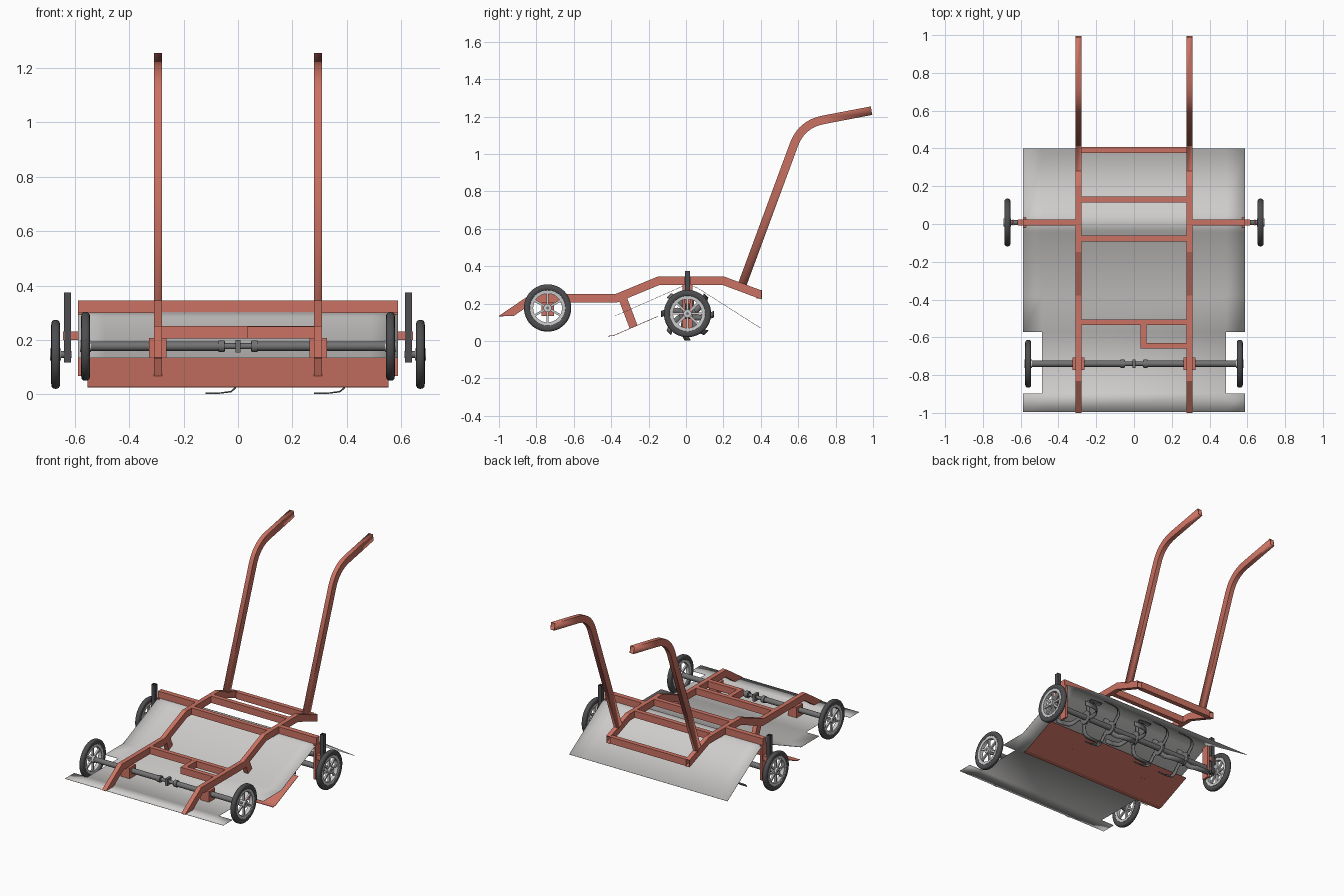
import bpy, math
from mathutils import Vector

if "Cube" in bpy.data.objects:
    bpy.data.objects.remove(bpy.data.objects["Cube"])

def material(name, col):
    m = bpy.data.materials.new(name)
    m.diffuse_color = (*col, 1)
    m.use_nodes = True
    m.node_tree.nodes["Principled BSDF"].inputs["Base Color"].default_value = m.diffuse_color
    return m

RED = material("red_paint", (0.60, 0.17, 0.125))
SHEET = material("sheet_grey", (0.62, 0.61, 0.60))
STEEL = material("steel_grey", (0.17, 0.17, 0.175))
RUBBER = material("dark_rubber", (0.075, 0.075, 0.08))
RIM = material("rim_silver", (0.60, 0.60, 0.61))

def make(name, verts, faces, mat, smooth=False, thick=0):
    me = bpy.data.meshes.new(name)
    me.from_pydata([tuple(v) for v in verts], [], faces)
    me.materials.append(mat)
    ob = bpy.data.objects.new(name, me)
    bpy.context.collection.objects.link(ob)
    bpy.context.view_layer.objects.active = ob
    ob.select_set(True)
    bpy.ops.object.mode_set(mode='EDIT')
    bpy.ops.mesh.select_all(action='SELECT')
    bpy.ops.mesh.normals_make_consistent(inside=False)
    bpy.ops.object.mode_set(mode='OBJECT')
    if smooth:
        bpy.ops.object.shade_smooth_by_angle(angle=math.radians(35))
    ob.select_set(False)
    if thick:
        mod = ob.modifiers.new("thickness", 'SOLIDIFY')
        mod.thickness, mod.offset = thick, -1
    return ob

BOX_FACES = [(0, 1, 3, 2), (4, 6, 7, 5), (0, 4, 5, 1), (2, 3, 7, 6), (0, 2, 6, 4), (1, 5, 7, 3)]

def box(name, x, y, z, mat):
    return make(name, [(a, b, c) for a in x for b in y for c in z], BOX_FACES, mat)

def band(name, path, t, x, w, mat, start=None, end=None, hollow=True, smooth=False):
    """Square tube following a mitred path in the y-z plane."""
    p = [Vector(q) for q in path]
    n = len(p)
    verts, faces = [], []
    for i in range(n):
        d0 = (p[i] - p[max(i - 1, 0)]) if i else p[1] - p[0]
        d1 = (p[i + 1] - p[i]) if i < n - 1 else d0
        n0 = Vector((-d0.y, d0.x)).normalized()
        n1 = Vector((-d1.y, d1.x)).normalized()
        m = (n0 + n1).normalized()
        if i == 0 and start: m = Vector(start)
        if i == n - 1 and end: m = Vector(end)
        off = m * (t / 2 / m.dot(n0))
        for s, xs in ((1, -1), (1, 1), (-1, 1), (-1, -1)):
            q = p[i] + off * s
            verts.append((x + xs * w / 2, q.x, q.y))
    for i in range(n - 1):
        for k in range(4):
            a, b = i * 4 + k, i * 4 + (k + 1) % 4
            faces.append((a, b, b + 4, a + 4))
    if not hollow:
        faces += [(0, 1, 2, 3), tuple(range(4 * n - 4, 4 * n))]
    return make(name, verts, faces, mat, smooth, 0.004 if hollow else 0)

def lathe(profile, c, seg, closed=True, base=0):
    """Spin (x, r) points about an x-parallel axis through c."""
    n = len(profile)
    v = [(c[0] + x, c[1] + r * math.cos(2 * math.pi * i / seg), c[2] + r * math.sin(2 * math.pi * i / seg))
         for i in range(seg) for x, r in profile]
    f = []
    for i in range(seg):
        j = (i + 1) % seg
        for k in range(n if closed else n - 1):
            l = (k + 1) % n
            f.append(tuple(base + q for q in (i * n + k, i * n + l, j * n + l, j * n + k)))
    if not closed:
        f += [tuple(base + i * n for i in range(seg)), tuple(base + i * n + n - 1 for i in range(seg))]
    return v, f

def rod(name, x0, x1, y, z, r, mat):
    return make(name, *lathe([(x0, r), (x1, r)], (0, y, z), 24, False), mat, True)

def wheel(name, c, spokes):
    tyre = []
    for i in range(16):
        a = 2 * math.pi * i / 16
        cs, sn = math.cos(a), math.sin(a)
        tyre.append((0.016 * math.copysign(abs(cs) ** 0.7, cs), 0.109 + 0.0175 * math.copysign(abs(sn) ** 0.8, sn)))
    make(name + "_tyre", *lathe(tyre, c, 48), RUBBER, True)
    v, f = lathe([(-.012, .077), (.012, .077), (.013, .095), (-.013, .095)], c, 48)
    hv, hf = lathe([(-.02, .008), (-.02, .022), (.02, .022), (.02, .008)], c, 24, True, len(v))
    v, f = v + hv, f + hf
    for k in range(spokes):
        a = 2 * math.pi * k / spokes + math.pi / 2
        ca, sa = math.cos(a), math.sin(a)
        b = len(v)
        v += [(c[0] + x, c[1] + r * ca - t * sa, c[2] + r * sa + t * ca)
              for x in (-.006, .006) for r in (.02, .08) for t in (-.006, .006)]
        f += [tuple(b + q for q in g) for g in BOX_FACES]
    make(name + "_rim", v, f, RIM, True)

# side rails, handles, struts and per-side parts
H = [Vector((0.577, 1.05)), Vector((0.618, 1.161)), Vector((0.735, 1.183))]
bend = [H[0] * (1 - t) ** 2 + H[1] * 2 * t * (1 - t) + H[2] * t * t for t in [i / 10 for i in range(11)]]
RAIL = [(-.96, .135), (-.823, .228), (-.375, .228), (-.145, .323), (.198, .323), (.403, .247)]
AY, AZ = -0.74, 0.177       # front axle
RY, RZ = 0.008, 0.147       # rear wheels
for s, side in ((-1, "left"), (1, "right")):
    X = 0.294 * s
    band(side + "_rail", RAIL, .045, X, .03, RED, start=(-1, 0), end=(0, 1))
    band(side + "_handle", [(.30, .30)] + bend + [(.992, 1.232)], .046, X, .03, RED, smooth=True)
    band(side + "_strut", [(-.337, .225), (-.28, .075)], .045, X, .03, RED)
    box(side + "_axle_block", (X - .032, X + .032), (AY - .033, AY + .033), (.135, .207), RED)
    wheel(side + "_front_wheel", (.56 * s, AY, AZ), 6)
    rod(side + "_front_axle", .048 * s, .575 * s, AY, AZ, .017, STEEL)
    rod(side + "_axle_collar", .05 * s, .072 * s, AY, AZ, .022, STEEL)
    # rear wheel carrier
    box(side + "_side_bar", (.28 * s, .587 * s), (RY - .017, RY + .017), (.30, .345), RED)
    box(side + "_side_plate", (.572 * s, .587 * s), (RY - .026, RY + .026), (.068, .302), RED)
    box(side + "_post_sleeve", (.587 * s, .612 * s), (RY - .017, RY + .017), (.20, .232), RED)
    for x0, x1, n in ((.608, .613, "inner"), (.638, .643, "outer")):
        box(f"{side}_sleeve_{n}", (x0 * s, x1 * s), (RY - .017, RY + .017), (.20, .232), RED)
    band(side + "_height_post", [(RY, .118), (RY, .375)], .026, .626 * s, .026, RUBBER)
    rod(side + "_stub_axle", .612 * s, .685 * s, RY, RZ, .013, STEEL)
    wheel(side + "_rear_wheel", (.67 * s, RY, RZ), 8)

# axle joint at the centre
rod("axle_core", -.06, .06, AY, AZ, .011, STEEL)
box("axle_joint", (-.009, .009), (AY - .022, AY + .022), (AZ - .023, AZ + .023), STEEL)

# cross bars and the small bracket frame
for n, y, z in (("front", -.52, .228), ("middle", -.077, .323), ("back", .13, .323), ("rear_end", .392, .25)):
    box(n + "_cross_bar", (-.28, .28), (y - .015, y + .015), (z - .0225, z + .0225), RED)
box("bracket_arm", (.035, .065), (-.66, -.535), (.205, .25), RED)
box("bracket_bar", (.065, .28), (-.66, -.63), (.205, .25), RED)

# bent cover sheet with wheel notches
arc = [(-.05 + .12 * t, .28 + .018 * 4 * t * (1 - t)) for t in [i / 8 for i in range(9)]]
prof = [(-.995, .135), (-.897, .135), (-.573, .135), (-.38, .135)] + arc + [(.4, .07)]
cols = (-.587, -.487, .487, .587)
faces = [(i * 4 + k, i * 4 + k + 1, i * 4 + k + 5, i * 4 + k + 4)
         for i in range(len(prof) - 1) for k in range(3) if i != 1 or k == 1]
make("cover_sheet", [(x, y, z) for y, z in prof for x in cols], faces, SHEET, True, 0.002)

# levelling plate
blade = [(-.418, .028), (-.39, .03), (-.15, .134)]
make("levelling_plate", [(x, y, z) for y, z in blade for x in (-.552, .552)],
     [(0, 1, 3, 2), (2, 3, 5, 4)], RED, False, 0.003)

# tiller rotor: shaft, discs and curved tines
TZ = 0.144
rod("rotor_shaft", -.575, .575, RY, TZ, .018, STEEL)
tine = [(0, .02), (0, .06), (0, .10), (-.008, .122), (-.025, .136), (-.07, .142), (-.12, .142)]
verts, faces = [], []
for j, dx in enumerate((-.4, -.2, 0, .2, .4)):
    rod(f"rotor_disc_{j + 1}", dx - .006, dx + .006, RY, TZ, .045, STEEL)
    phase = 0 if dx in (0, .4) else math.pi / 4
    for k in range(4):
        flip = 1 if k % 2 == 0 else -1
        b = len(verts)
        for ax, r in tine:
            a = -math.pi / 2 + phase + k * math.pi / 2 + (r - .142) * 4
            for w in (-.016, .016):
                verts.append((dx + ax * flip, RY + r * math.cos(a) - w * math.sin(a),
                              TZ + r * math.sin(a) + w * math.cos(a)))
        faces += [(b + 2 * i, b + 2 * i + 1, b + 2 * i + 3, b + 2 * i + 2) for i in range(len(tine) - 1)]
make("rotor_tines", verts, faces, STEEL, True, 0.005)
